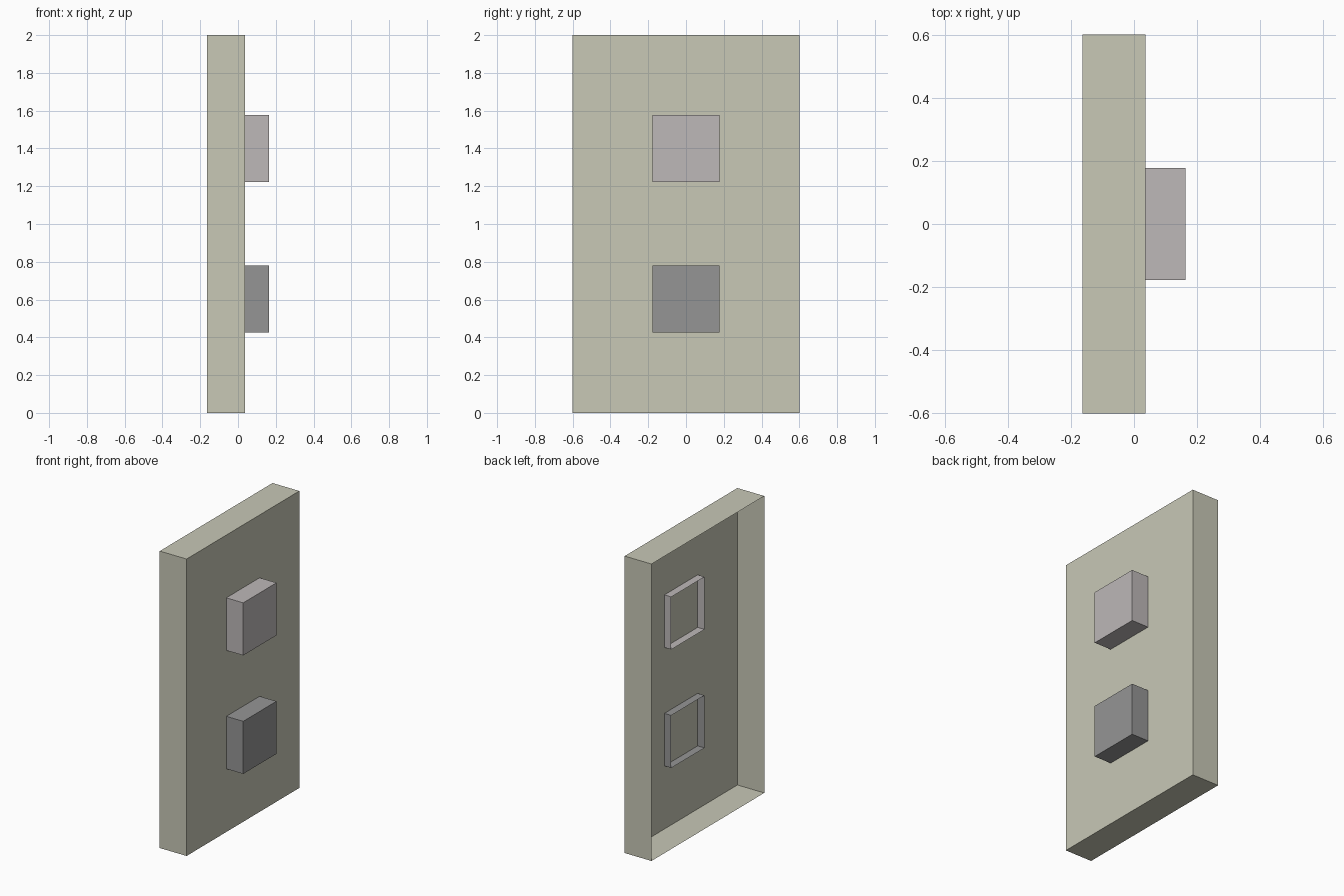
import bpy, bmesh

if "Cube" in bpy.data.objects:
    bpy.data.objects.remove(bpy.data.objects["Cube"])


def material(name, rgb):
    mat = bpy.data.materials.new(name)
    mat.diffuse_color = (*rgb, 1)
    mat.use_nodes = True
    mat.node_tree.nodes["Principled BSDF"].inputs["Base Color"].default_value = mat.diffuse_color
    return mat


def open_box(name, x, y, z, mat):
    """Thin-walled box with its -x side left open."""
    bm = bmesh.new()
    bmesh.ops.create_cube(bm, size=1)
    back = [f for f in bm.faces if f.normal.x < -0.5]
    bmesh.ops.delete(bm, geom=back, context='FACES_ONLY')
    for v in bm.verts:
        v.co = [lo if c < 0 else hi for c, (lo, hi) in zip(v.co, (x, y, z))]
    mesh = bpy.data.meshes.new(name)
    bm.to_mesh(mesh)
    bm.free()
    mesh.materials.append(mat)
    obj = bpy.data.objects.new(name, mesh)
    bpy.context.collection.objects.link(obj)
    return obj


# Wall plate, hollow from behind
open_box("wall_plate", (-0.163, 0.037), (-0.6, 0.6), (0, 2),
         material("plate_cream", (0.58, 0.58, 0.47)))

# Two square buttons pushed through the plate
HALF = 0.177
for name, z, rgb in (("upper_button", 1.4, (0.51, 0.48, 0.48)),
                     ("lower_button", 0.602, (0.30, 0.30, 0.30))):
    open_box(name, (0.163 - HALF, 0.163), (-HALF, HALF), (z - HALF, z + HALF),
             material(name + "_colour", rgb))
